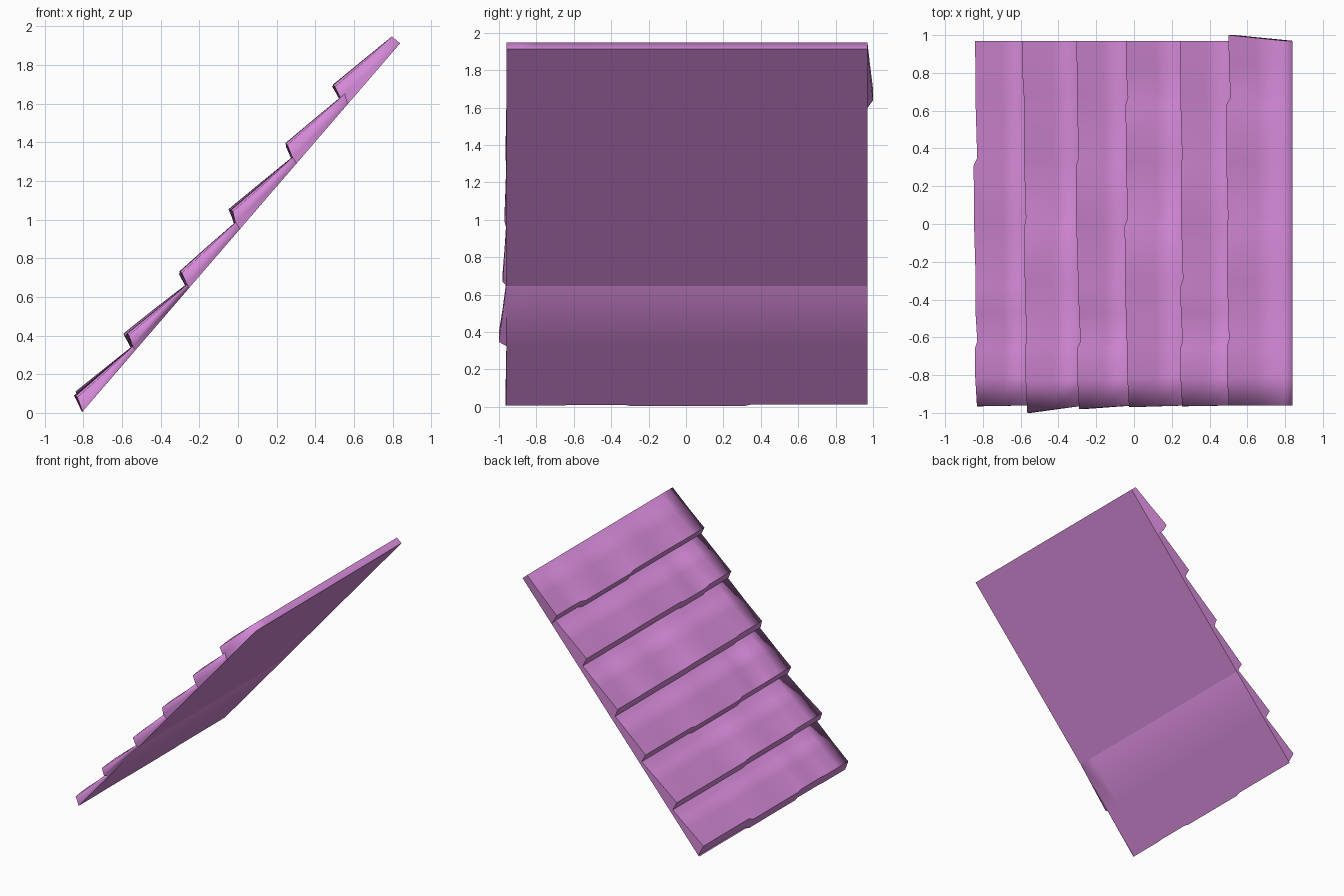
import bpy, bmesh, random
from mathutils import Vector

random.seed(4)
cube = bpy.data.objects.get("Cube")
if cube:
    bpy.data.objects.remove(cube, do_unlink=True)

# Single flat colour
mat = bpy.data.materials.new("pink_purple")
colour = (0.66, 0.25, 0.68, 1)
mat.use_nodes = True
mat.diffuse_color = colour
bsdf = next(n for n in mat.node_tree.nodes if n.type == 'BSDF_PRINCIPLED')
bsdf.inputs["Base Color"].default_value = colour

# Roof slope frame: s runs up the slope, n is height above the flat underside
UP, OUT = Vector((0.653, 0, 0.757)), Vector((-0.757, 0, 0.653))
FOOT = Vector((-0.8, 0, 0.012))


def place(s, n, y):
    return FOOT + UP * s + OUT * n + Vector((0, y, 0))


# Per course: lip foot, lip foot height, lip crest, crest height, front y, back y
COURSES = [
    (0.0, 0.0, 0.038, 0.087, -0.965, 0.97),
    (0.413, 0.026, 0.443, 0.093, -1.0, 0.97),
    (0.838, 0.023, 0.864, 0.085, -0.98, 0.97),
    (1.243, 0.043, 1.277, 0.106, -0.97, 0.97),
    (1.69, 0.040, 1.72, 0.103, -0.965, 0.97),
    (2.095, 0.052, 2.12, 0.122, -0.96, 1.0),
]
RIDGE = (2.51, 0.056)
GAP = 0.02


def course(index):
    foot, foot_n, crest, crest_n, front, back = COURSES[index]
    last = index == len(COURSES) - 1
    end, end_n = RIDGE if last else COURSES[index + 1][:2]
    tuck = 0 if last else 0.03

    # Staggered seams between shingles; each shingle gets its own lift and shift
    seams = [-0.63, 0.01, 0.65] if index % 2 else [-0.64, -0.31, 0.33]
    bounds = [front] + seams + [back]
    stations = []
    for i, (a, b) in enumerate(zip(bounds, bounds[1:])):
        shift = random.uniform(-0.012, 0.012)
        lift = random.uniform(-0.012, 0.006)
        lo = a if i == 0 else a + GAP
        hi = b if i == len(bounds) - 2 else b - GAP
        for t, tilt in ((0, -0.008), (0.5, 0.004), (1, 0.006)):
            stations.append((lo + (hi - lo) * t, shift, lift + tilt))

    bm = bmesh.new()
    rings = []
    for y, shift, lift in stations:
        # Outer ends flare at the lip and draw back in at the upper end
        upper_y = max(-0.96, min(0.97, y))
        mid = 0.5 * (crest + end)
        points = [
            (foot, 0, upper_y),
            (foot + shift, foot_n, y),
            (crest + shift, crest_n + lift, y),
            (mid, 0.5 * (crest_n + end_n) + lift * 0.7, 0.5 * (y + upper_y)),
            (end + tuck, end_n - tuck * 0.15, upper_y),
            (end, 0, upper_y),
        ]
        rings.append([bm.verts.new(place(*p)) for p in points])
    count = len(rings[0])
    for r0, r1 in zip(rings, rings[1:]):
        for k in range(count):
            j = (k + 1) % count
            bm.faces.new((r0[k], r0[j], r1[j], r1[k]))
    bm.faces.new(rings[0])
    bm.faces.new(rings[-1])
    bmesh.ops.remove_doubles(bm, verts=bm.verts, dist=0.0001)
    bmesh.ops.recalc_face_normals(bm, faces=bm.faces)

    # Soft front edge and ridge, crisp lips, underside and back edge
    bm.edges.ensure_lookup_table()
    for f in bm.faces:
        f.smooth = True
    for e in bm.edges:
        if len(e.link_faces) != 2:
            continue
        n0, n1 = (f.normal for f in e.link_faces)
        underside = min(n0.dot(OUT), n1.dot(OUT)) < -0.9
        back_edge = max(n0.y, n1.y) > 0.8
        lip = min(n0.dot(UP), n1.dot(UP)) < -0.5
        if n0.angle(n1) > 0.6 and (underside or back_edge or lip):
            e.smooth = False

    mesh = bpy.data.meshes.new(f"shingle_course_{index + 1}")
    bm.to_mesh(mesh)
    bm.free()
    mesh.materials.append(mat)
    obj = bpy.data.objects.new(mesh.name, mesh)
    bpy.context.collection.objects.link(obj)


for i in range(len(COURSES)):
    course(i)
